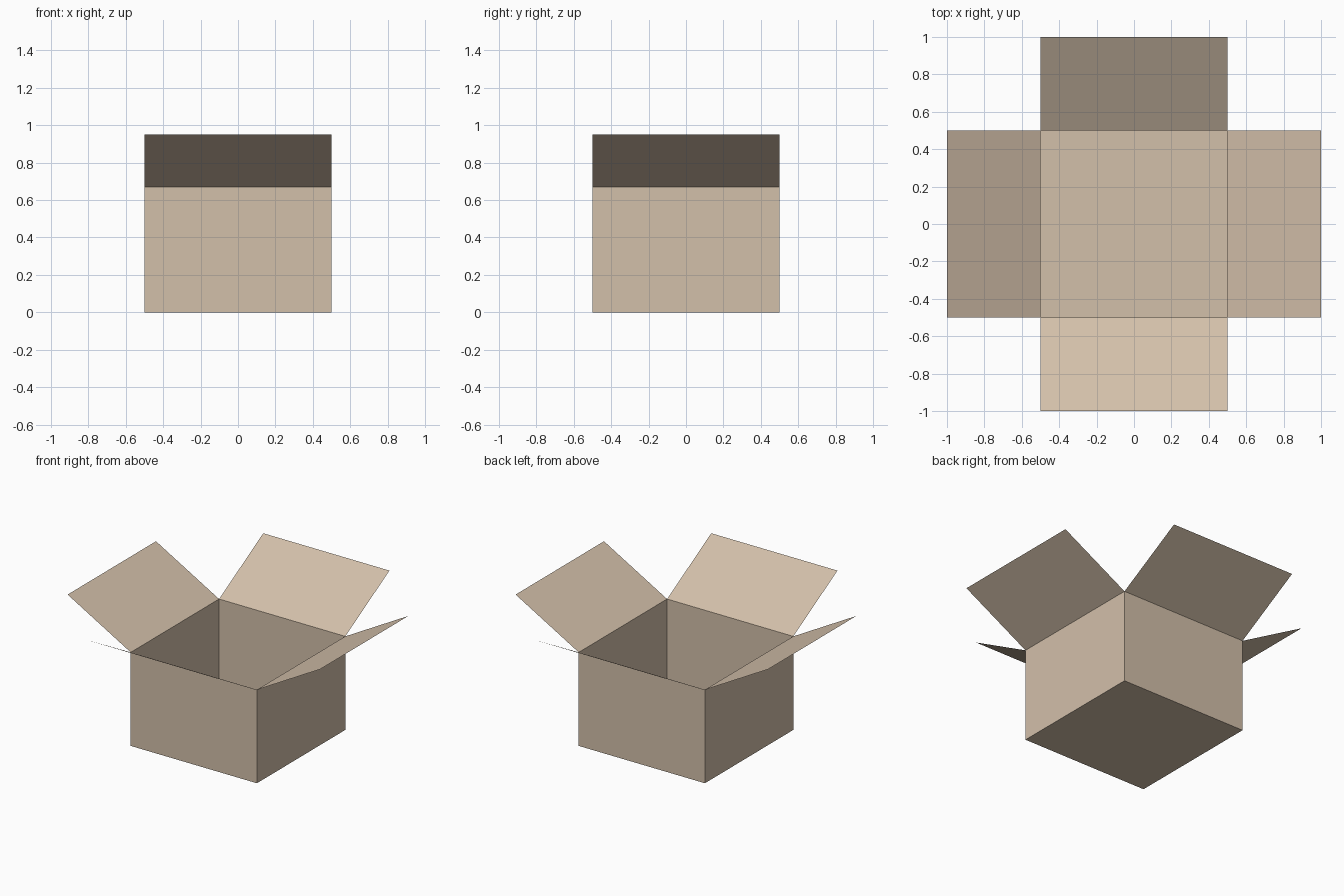
import bpy, bmesh, math
from mathutils import Matrix

cube = bpy.data.objects.get("Cube")
if cube:
    bpy.data.objects.remove(cube, do_unlink=True)

HALF, HEIGHT = 0.5, 0.67      # box half width and wall height
REACH, RISE = 0.5, 0.28       # flap extent outward and upward

cardboard = bpy.data.materials.new("cardboard_tan")
cardboard.use_nodes = True
colour = (0.65, 0.525, 0.4, 1.0)
cardboard.diffuse_color = colour
bsdf = cardboard.node_tree.nodes["Principled BSDF"]
bsdf.inputs["Base Color"].default_value = colour


def add_object(name, bm):
    mesh = bpy.data.meshes.new(name)
    bm.to_mesh(mesh)
    bm.free()
    mesh.materials.append(cardboard)
    obj = bpy.data.objects.new(name, mesh)
    bpy.context.collection.objects.link(obj)
    return obj


# Open box: a cube with its top face removed
bm = bmesh.new()
bmesh.ops.create_cube(bm, size=1.0)
bmesh.ops.scale(bm, vec=(2 * HALF, 2 * HALF, HEIGHT), verts=bm.verts)
bmesh.ops.translate(bm, vec=(0, 0, HEIGHT / 2), verts=bm.verts)
top = [f for f in bm.faces if f.normal.z > 0.9]
bmesh.ops.delete(bm, geom=top, context='FACES_ONLY')
add_object("box_body", bm)

# Four sheet flaps hinged on the rim, turned around the box
for i, side in enumerate(("front", "left", "back", "right")):
    bm = bmesh.new()
    y, z = -HALF - REACH, HEIGHT + RISE
    corners = [(-HALF, -HALF, HEIGHT), (HALF, -HALF, HEIGHT),
               (HALF, y, z), (-HALF, y, z)]
    bm.faces.new([bm.verts.new(c) for c in corners])
    bmesh.ops.recalc_face_normals(bm, faces=bm.faces)
    bm.normal_update()
    # Outer side of the flap continues the outer side of the wall
    for f in bm.faces:
        if f.normal.z > 0:
            f.normal_flip()
    bmesh.ops.transform(bm, matrix=Matrix.Rotation(i * math.pi / 2, 4, 'Z'), verts=bm.verts)
    add_object(side + "_flap", bm)
